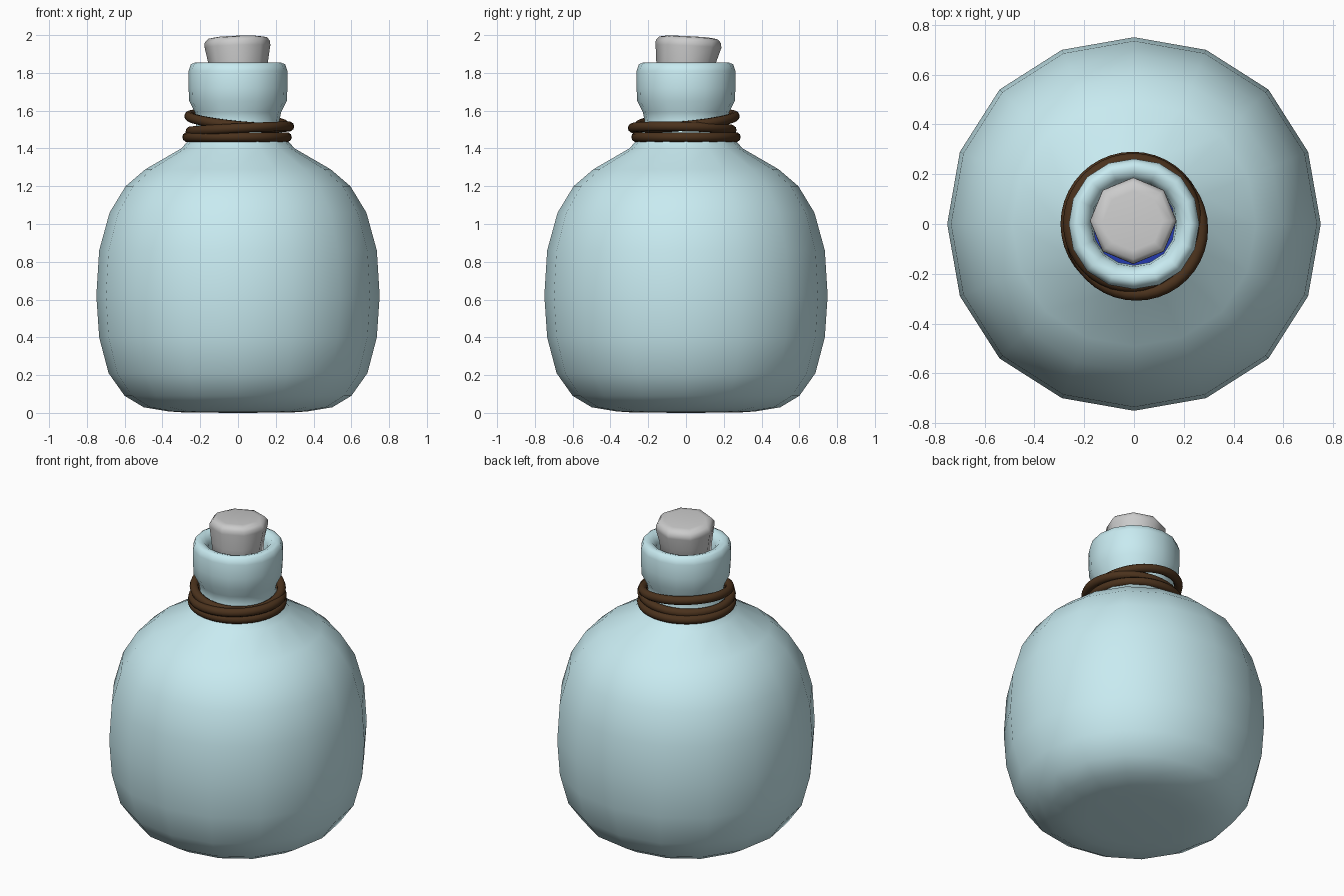
import bpy
import bmesh
from math import sin, cos, pi
from mathutils import Euler

if "Cube" in bpy.data.objects:
    bpy.data.objects.remove(bpy.data.objects["Cube"])


def paint(obj, name, rgb):
    mat = bpy.data.materials.new(name)
    mat.diffuse_color = (*rgb, 1)
    mat.use_nodes = True
    mat.node_tree.nodes["Principled BSDF"].inputs["Base Color"].default_value = mat.diffuse_color
    obj.data.materials.append(mat)


def lathe(name, profile, sides, squarish=0.0, shape=None):
    """Spin a (radius, z) profile; radius 0 makes a pole."""
    bm = bmesh.new()
    rings = []
    for r, z in profile:
        if r == 0:
            rings.append([bm.verts.new((0, 0, z))] * sides)
            continue
        ring = []
        for i in range(sides):
            a = 2 * pi * i / sides
            k = r * (1 + squarish * (1 - cos(4 * a)))
            ring.append(bm.verts.new((k * cos(a), k * sin(a), z)))
        rings.append(ring)
    for lo, hi in zip(rings, rings[1:]):
        for i in range(sides):
            j = (i + 1) % sides
            corners = dict.fromkeys((lo[i], lo[j], hi[j], hi[i]))
            bm.faces.new(list(corners))
    if shape:
        for v in bm.verts:
            shape(v.co)
    bmesh.ops.recalc_face_normals(bm, faces=bm.faces)
    for f in bm.faces:
        f.smooth = True
    mesh = bpy.data.meshes.new(name)
    bm.to_mesh(mesh)
    bm.free()
    obj = bpy.data.objects.new(name, mesh)
    bpy.context.collection.objects.link(obj)
    return obj


# Glass bottle: body, neck, thick lip and the inside of the neck
body = [(0, 0), (0.28, 0.002), (0.37, 0.008), (0.5, 0.03), (0.6, 0.09),
        (0.685, 0.21), (0.735, 0.4), (0.75, 0.62), (0.735, 0.86),
        (0.68, 1.06), (0.595, 1.2), (0.49, 1.29), (0.3, 1.4)]
neck = [(0.255, 1.45), (0.225, 1.5), (0.22, 1.55), (0.228, 1.59),
        (0.258, 1.65), (0.262, 1.72), (0.262, 1.81), (0.25, 1.845),
        (0.228, 1.855), (0.195, 1.845), (0.172, 1.81), (0.165, 1.74),
        (0.165, 1.5), (0.2, 1.44)]
bottle = lathe("bottle", body + neck, 16, 0.009)
paint(bottle, "pale_glass", (0.58, 0.83, 0.88))

# Liquid just inside the glass
fill = [(r * 0.98, 0.02 + z * 0.98) for r, z in body[:10]] + [(0, 1.06)]
liquid = lathe("liquid", fill, 16, 0.009)
paint(liquid, "blue_liquid", (0.02, 0.05, 0.5))


# Cork: eight-sided, slightly lopsided
def lopsided(co):
    if co.z > 1.9:
        co.z += 0.03 * co.x - 0.05 * co.y
        co.y += 0.013
        co.x -= 0.003


lathe("cork", [(0, 1.65), (0.14, 1.65), (0.157, 1.85), (0.174, 1.94),
               (0.173, 1.965), (0.155, 1.985), (0.12, 1.991), (0, 1.984)],
      8, 0, lopsided)

# Cord wound three times round the neck: centre, radius, tilt
coils = [((-0.005, 0, 1.46), 0.264, (0, 0)),
         ((0.01, -0.02, 1.503), 0.262, (-0.02, -0.05)),
         ((-0.005, 0.005, 1.546), 0.255, (0.1, 0.1))]
for n, (centre, radius, tilt) in enumerate(coils, 1):
    bpy.ops.mesh.primitive_torus_add(
        location=centre, rotation=Euler((tilt[0], tilt[1], 0)),
        major_segments=40, minor_segments=10,
        major_radius=radius, minor_radius=0.026)
    coil = bpy.context.object
    coil.name = f"cord_coil_{n}"
    bpy.ops.object.shade_smooth()
    paint(coil, "brown_cord", (0.07, 0.032, 0.012))
